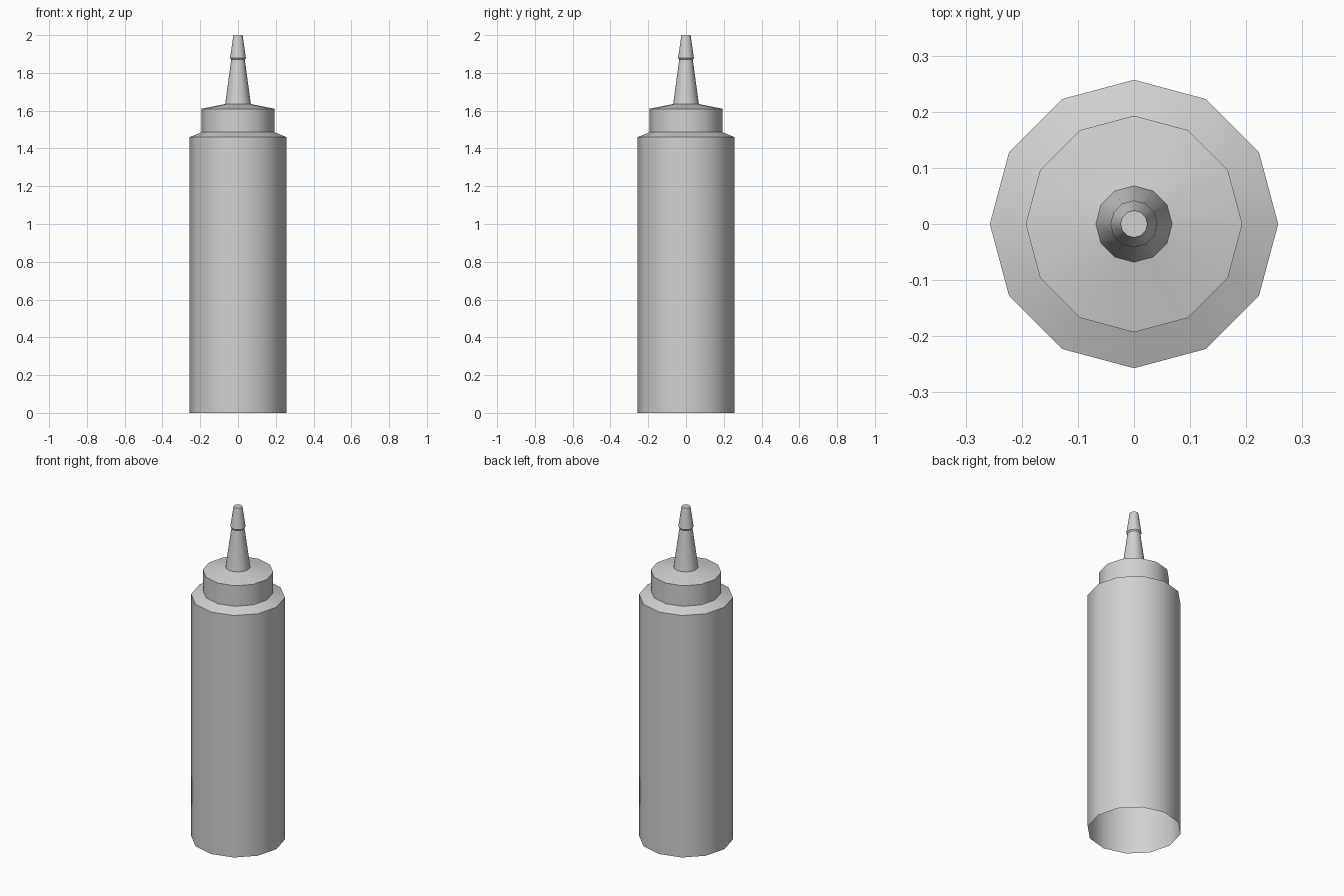
import bpy
import bmesh
from math import cos, sin, pi, radians

SIDES = 12

cube = bpy.data.objects.get("Cube")
if cube:
    bpy.data.objects.remove(cube, do_unlink=True)

# Single plain grey plastic
GREY = (0.64, 0.64, 0.64, 1.0)
plastic = bpy.data.materials.new("grey plastic")
plastic.use_nodes = True
plastic.diffuse_color = GREY
plastic.node_tree.nodes["Principled BSDF"].inputs["Base Color"].default_value = GREY


def lathe(name, profile, cap_top=False):
    """Turn a (radius, height) profile, listed bottom to top, around z."""
    bm = bmesh.new()
    rings = []
    for radius, height in profile:
        angles = [2 * pi * i / SIDES for i in range(SIDES)]
        rings.append([bm.verts.new((radius * cos(a), radius * sin(a), height))
                      for a in angles])
    for low, high in zip(rings, rings[1:]):
        for i in range(SIDES):
            j = (i + 1) % SIDES
            bm.faces.new((low[i], low[j], high[j], high[i]))
    if cap_top:
        bm.faces.new(rings[-1])
    mesh = bpy.data.meshes.new(name)
    bm.to_mesh(mesh)
    bm.free()
    mesh.materials.append(plastic)
    obj = bpy.data.objects.new(name, mesh)
    bpy.context.collection.objects.link(obj)
    # Smooth around the barrel, crisp at the rims
    bpy.ops.object.select_all(action="DESELECT")
    obj.select_set(True)
    bpy.context.view_layer.objects.active = obj
    bpy.ops.object.shade_smooth_by_angle(angle=radians(35))
    return obj


# Open-bottomed body with a sloping shoulder
lathe("bottle_body", [(0.257, 0), (0.257, 1.46), (0.193, 1.486)])

# Screw cap with a shallow conical top
lathe("screw_cap", [(0.193, 1.486), (0.193, 1.61), (0.068, 1.635)])

# Tapered spout
lathe("spout", [(0.068, 1.635), (0.036, 1.87)])

# Tip cover, slightly wider than the spout, closed on top
lathe("tip_cover", [(0.036, 1.87), (0.042, 1.878), (0.026, 1.99), (0.024, 2.0)],
      cap_top=True)
